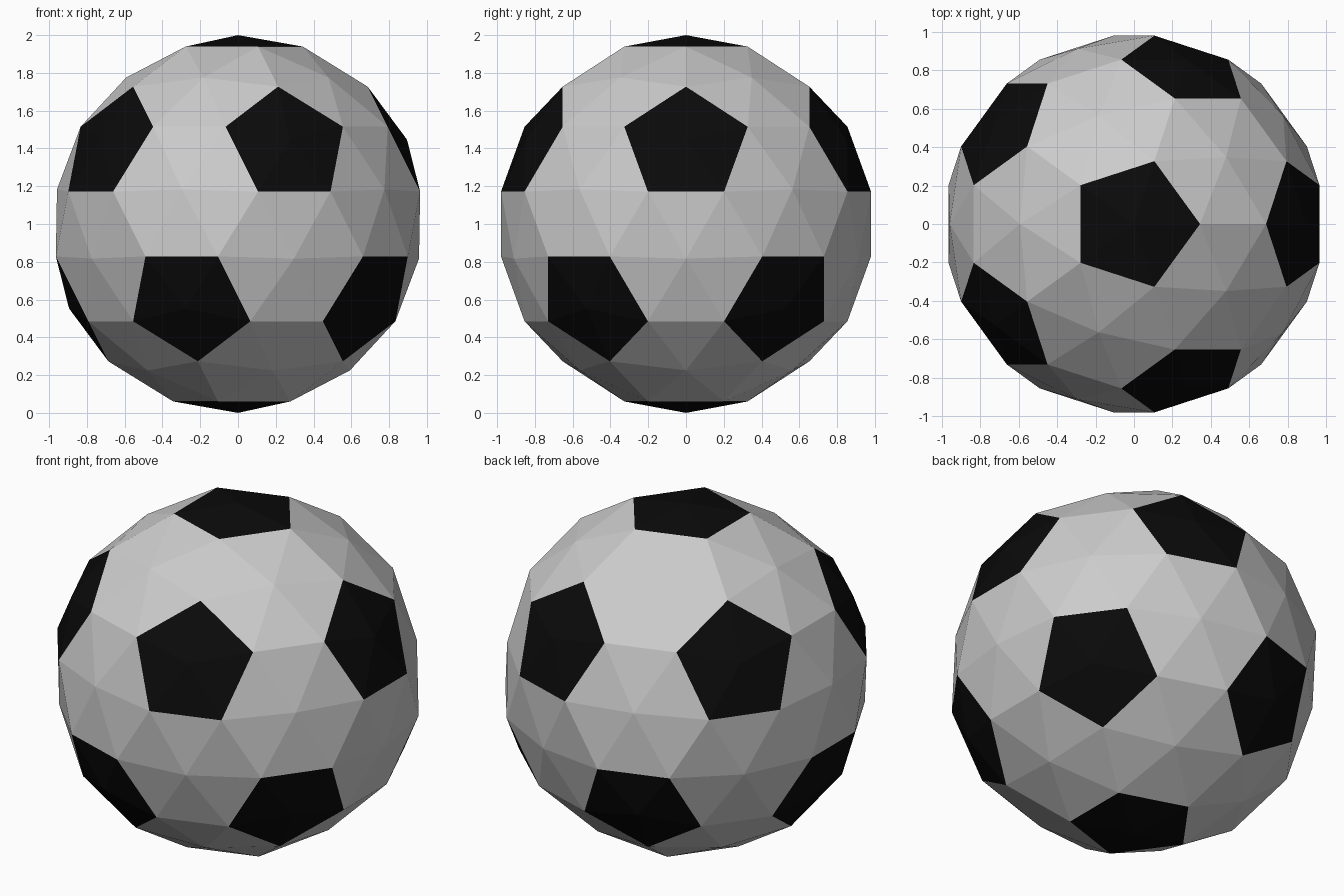
import bpy, bmesh, math
from mathutils import Vector

if "Cube" in bpy.data.objects:
    bpy.data.objects.remove(bpy.data.objects["Cube"])

# Centres of the 12 dark patches: icosahedron directions
h, r = 1 / math.sqrt(5), 2 / math.sqrt(5)
centres = [Vector((0, 0, 1)), Vector((0, 0, -1))]
for i in range(5):
    for offset, z in ((0, h), (36, -h)):
        a = math.radians(72 * i + offset)
        centres.append(Vector((r * math.cos(a), r * math.sin(a), z)))

# Panel corners: one third along each line between neighbouring centres
corners = [(2 * a + b).normalized() for a in centres for b in centres
           if a is not b and (a - b).length < 1.2]


def panels(name, sides, color=None):
    """Keep only panels with this many sides, each raised to a shallow point."""
    bm = bmesh.new()
    for c in corners:
        bm.verts.new(c + Vector((0, 0, 1)))
    bmesh.ops.convex_hull(bm, input=bm.verts[:])
    bmesh.ops.dissolve_limit(bm, angle_limit=math.radians(5),
                             verts=bm.verts[:], edges=bm.edges[:])
    bmesh.ops.recalc_face_normals(bm, faces=bm.faces[:])
    bmesh.ops.delete(bm, geom=[f for f in bm.faces if len(f.verts) != sides],
                     context='FACES')
    bm.normal_update()
    bmesh.ops.poke(bm, faces=bm.faces[:], offset=0.0607)
    mesh = bpy.data.meshes.new(name)
    bm.to_mesh(mesh)
    bm.free()
    obj = bpy.data.objects.new(name, mesh)
    bpy.context.collection.objects.link(obj)
    if color:
        mat = bpy.data.materials.new(name)
        mat.diffuse_color = color
        mat.use_nodes = True
        mat.node_tree.nodes["Principled BSDF"].inputs["Base Color"].default_value = mat.diffuse_color
        mesh.materials.append(mat)


# Ball cover: dark five-sided patches and plain six-sided panels
panels("dark_patches", 5, (0.003, 0.003, 0.003, 1))
panels("light_panels", 6)
